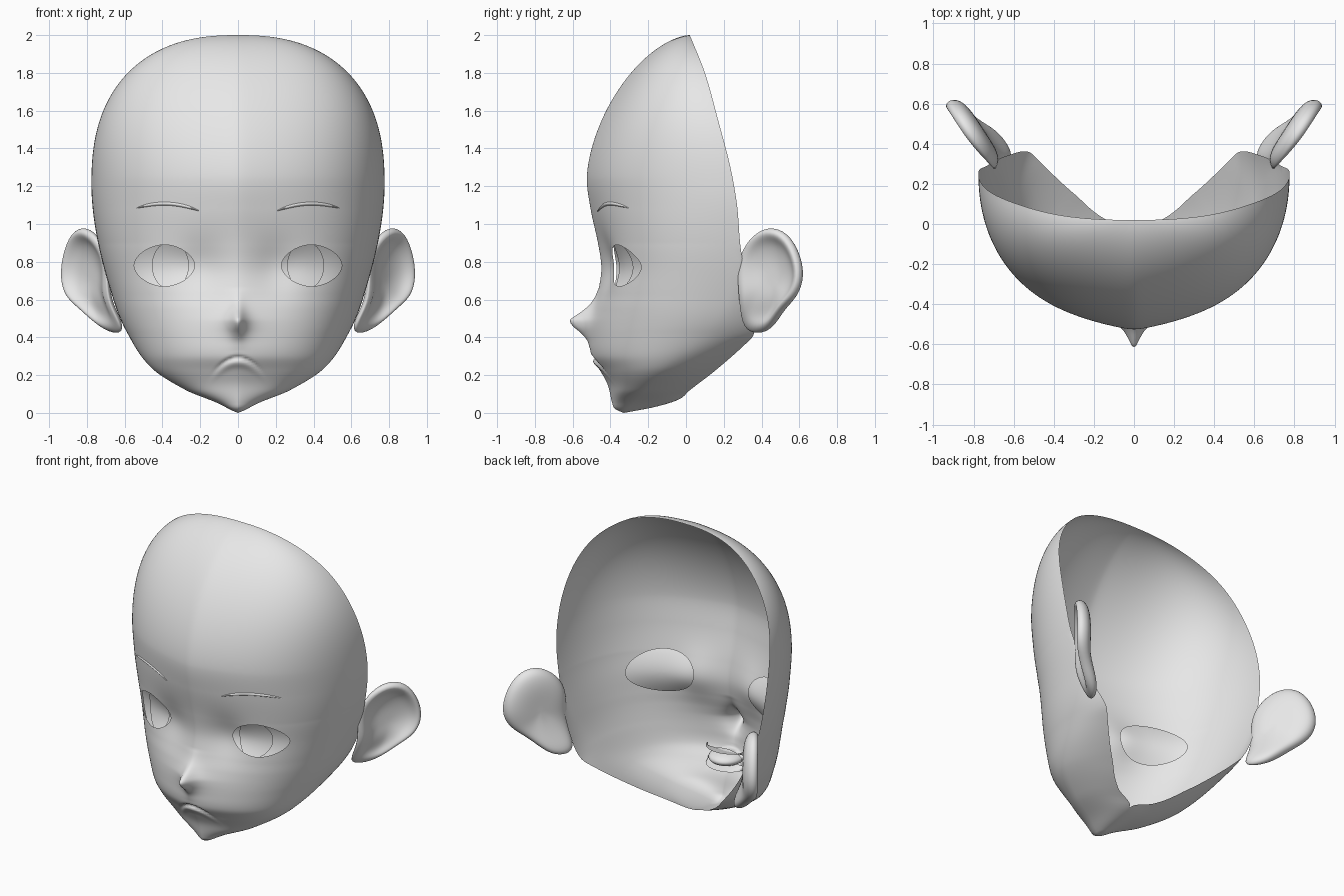
import bpy, bmesh
from math import sin, cos, pi, asin, exp

if "Cube" in bpy.data.objects:
    bpy.data.objects.remove(bpy.data.objects["Cube"], do_unlink=True)

clay = bpy.data.materials.new("plain_grey")
clay.use_nodes = True
clay.diffuse_color = (0.8, 0.8, 0.8, 1)
for node in clay.node_tree.nodes:
    if node.type == 'BSDF_PRINCIPLED':
        node.inputs["Base Color"].default_value = (0.8, 0.8, 0.8, 1)


def finish(name, bm):
    """Turn a bmesh into a smooth grey object."""
    mesh = bpy.data.meshes.new(name)
    for f in bm.faces:
        f.smooth = True
    bm.to_mesh(mesh)
    bm.free()
    mesh.materials.append(clay)
    obj = bpy.data.objects.new(name, mesh)
    bpy.context.collection.objects.link(obj)
    return obj


def patch(fn, nu, nv):
    """Grid surface from fn(u, v), with u and v running from 0 to 1."""
    bm = bmesh.new()
    rows = [[bm.verts.new(fn(i / nu, j / nv)) for i in range(nu + 1)]
            for j in range(nv + 1)]
    for low, high in zip(rows, rows[1:]):
        for i in range(nu):
            bm.faces.new((low[i], low[i + 1], high[i + 1], high[i]))
    bmesh.ops.remove_doubles(bm, verts=bm.verts, dist=0.00005)
    return bm


def smooth_curve(*pts):
    """Hermite interpolation through (z, value) points."""
    n = len(pts)
    slope = []
    for i in range(n):
        a, b = pts[max(i - 1, 0)], pts[min(i + 1, n - 1)]
        slope.append((b[1] - a[1]) / (b[0] - a[0]))

    def value(z):
        z = min(max(z, pts[0][0]), pts[-1][0])
        i = 0
        while i < n - 2 and z > pts[i + 1][0]:
            i += 1
        (a, p), (b, q) = pts[i], pts[i + 1]
        h = b - a
        t = (z - a) / h
        return (p * (1 + 2 * t) * (1 - t) ** 2 + slope[i] * h * t * (1 - t) ** 2
                + q * t * t * (3 - 2 * t) + slope[i + 1] * h * t * t * (t - 1))
    return value


# Head profiles by height
front_low = smooth_curve((0, -.33), (.02, -.375), (.05, -.39), (.15, -.415), (.225, -.455),
                         (.3, -.5), (.4, -.505), (.55, -.485), (.63, -.468), (.76, -.45),
                         (.89, -.465), (1.08, -.505), (1.24, -.525), (1.4, -.505))
width_low = smooth_curve((0, 0), (.012, .03), (.055, .115), (.12, .275), (.24, .46),
                         (.43, .59), (.6, .66), (.92, .745), (1.21, .776), (1.5, .745))
rim_y = smooth_curve((0, -.33), (.03, -.17), (.07, -.04), (.12, .02), (.22, .15), (.36, .31),
                     (.42, .36), (.55, .345), (.87, .29), (1.1, .27), (1.3, .235),
                     (1.55, .17), (1.8, .1), (2, .02))
jaw_centre = smooth_curve((0, -.33), (.07, -.26), (.22, -.12), (.36, .04), (.5, .16),
                          (.7, .26), (.9, .287))
rim_ratio = smooth_curve((0, 0), (.07, 0), (.12, .5), (.22, .68), (.36, .85), (.45, .92),
                         (.6, .975), (.75, .993), (.9, 1))
nose = smooth_curve((.33, 0), (.38, .015), (.42, .05), (.46, .1), (.49, .12), (.51, .1),
                    (.55, .05), (.59, .02), (.66, 0))
roundness = smooth_curve((0, 1.8), (.15, 1.8), (.45, 2.1), (.75, 2.35), (1.2, 2.1), (2, 2.1))


def dome(t, p):
    return max(0, 1 - min(t, 1) ** p) ** (1 / p)


def width(z):
    return width_low(z) if z < 1.21 else .776 * dome((z - 1.21) / .79, 2.4)


def front(z):
    return front_low(z) if z < 1.24 else .02 - .545 * dome((z - 1.24) / .76, 1.65)


def centre(z):
    return jaw_centre(z) if z < .9 else rim_y(z)


def face_y(x, z):
    """Depth of the front of the face, with sockets, nose and lips."""
    w, c = max(width(z), 1e-6), centre(z)
    t = min(abs(x) / w, 1)
    depth = c - front(z)
    y = c - depth * dome(t, roundness(z))
    y += .23 * depth * t * t / (t + .1) * (1 - t) ** 2
    y += .03 * exp(-((abs(x) - .2) / .12) ** 2 - ((z - .77) / .14) ** 2)
    y -= nose(z) / (1 + (x / .04) ** 2)
    d = z - (.292 - .055 * (x / .11) ** 2)
    lips = .018 * exp(-(d / .009) ** 2) - .008 * exp(-((d + .03) / .018) ** 2)
    return y + lips * exp(-(x / .11) ** 4)


def head_point(u, v):
    z = 2 * (1 - (1 - v) ** 1.5)
    s = 2 * u - 1
    limit = pi - asin(min(max(rim_ratio(z), 0), 1))
    a = limit * (.6 * s + .4 * s ** 3)
    x = width(z) * sin(a)
    if abs(a) <= pi / 2 + 1e-6:
        return x, face_y(x, z), z
    c = centre(z)
    return x, c + (rim_y(z) - c) * cos(a) / cos(limit), z


# Eye openings: faces removed inside an almond, border snapped onto it
EYE_X, EYE_Z, EYE_W, EYE_H, ALMOND = .39, .78, .16, .11, 1.8


def almond(p):
    return (abs((abs(p.x) - EYE_X) / EYE_W) ** ALMOND
            + abs((p.z - EYE_Z) / EYE_H) ** ALMOND)


head = patch(head_point, 140, 260)
holes = [f for f in head.faces
         if f.calc_center_median().y < 0 and almond(f.calc_center_median()) < 1]
bmesh.ops.delete(head, geom=holes, context='FACES')
for vert in head.verts:
    p = vert.co
    if vert.is_boundary and p.y < -.1 and .6 < p.z < 1:
        k = almond(p) ** (-1 / ALMOND)
        side = 1 if p.x > 0 else -1
        x = side * (EYE_X + (abs(p.x) - EYE_X) * k)
        z = EYE_Z + (p.z - EYE_Z) * k
        vert.co = (x, face_y(x, z), z)
finish("face_shell", head)


def eye_disc(side, cx, rx, rz, lift):
    """Shallow bowl just behind the eye opening."""
    def point(u, v):
        a = -2 * pi * u
        x, z = cx + rx * v * cos(a), EYE_Z + rz * v * sin(a)
        r2 = ((x - EYE_X) / .19) ** 2 + ((z - EYE_Z) / .14) ** 2
        return side * x, face_y(x, z) + .018 + .035 * (1 - r2) - lift, z
    bm = patch(point, 48, 12)
    if side < 0:
        bmesh.ops.reverse_faces(bm, faces=bm.faces)
    return bm


def brow_bm(side):
    """Thin tapered arc above the eye."""
    def point(u, v):
        s = 2 * u - 1
        x = .37 + .17 * s
        z = 1.107 - .032 * s * s + .008 * s + (v - .5) * .018 * (1 - s ** 4)
        return side * x, face_y(x, z) - .007 * sin(pi * v), z
    return patch(point, 32, 4)


# Ears: concentric rings on a plate that leans outward and back
EAR_OUTLINE = [(.28, .84), (.35, .94), (.44, .99), (.535, .96), (.6, .85), (.625, .72),
               (.585, .61), (.51, .54), (.455, .44), (.38, .415), (.3, .44),
               (.28, .58), (.27, .71)]
EAR_RINGS = [(.2, -.065), (.6, -.065), (.9, -.045), (1, -.01), (1, .015), (.92, .035),
             (.82, .025), (.68, -.012), (.4, -.035), (.15, -.04)]


def ear_bm(side):
    bm = bmesh.new()
    rings = []
    for scale, depth in EAR_RINGS:
        ring = []
        for oy, oz in EAR_OUTLINE:
            # the raised edge fades out where the ear meets the head
            fade = min(1, max(0, (oy - .27) / .14)) if depth > 0 else 1
            y, z = .43 + (oy - .43) * scale, .72 + (oz - .72) * scale
            x = .71 + .65 * (y - .29) - .7 * max(0, .6 - z)
            push = depth * fade
            ring.append(bm.verts.new((side * (x + .84 * push), y - .54 * push, z)))
        rings.append(ring)
    n = len(EAR_OUTLINE)
    for a, b in zip(rings, rings[1:]):
        for i in range(n):
            j = (i + 1) % n
            bm.faces.new((a[i], a[j], b[j], b[i]))
    bm.faces.new(rings[0])
    bm.faces.new(rings[-1])
    bmesh.ops.recalc_face_normals(bm, faces=bm.faces)
    return bm


for side, label in ((1, "left"), (-1, "right")):
    finish(label + "_eye", eye_disc(side, EYE_X, .19, .14, 0))
    finish(label + "_iris", eye_disc(side, .358, .098, .125, .012))
    finish(label + "_eyebrow", brow_bm(side))
    ear = finish(label + "_ear", ear_bm(side))
    ear.modifiers.new("smooth", 'SUBSURF').levels = 2
    ear.modifiers["smooth"].render_levels = 2


# Mouth interior: hollow bag with an upper and a lower gum sheet
def bag_point(u, v):
    a, b = 2 * pi * u, v * pi / 2
    return .11 * cos(a) * cos(b), -.435 + .12 * sin(b), .275 + .045 * sin(a) * cos(b)


finish("mouth_bag", patch(bag_point, 32, 8))
for label, z0, flare in (("upper", .315, .025), ("lower", .245, -.025)):
    def gum_point(u, v):
        a = (u - .5) * pi
        return .13 * sin(a), -.42 + .1 * cos(a) * v, z0 + flare * v
    finish(label + "_gum", patch(gum_point, 24, 4))
